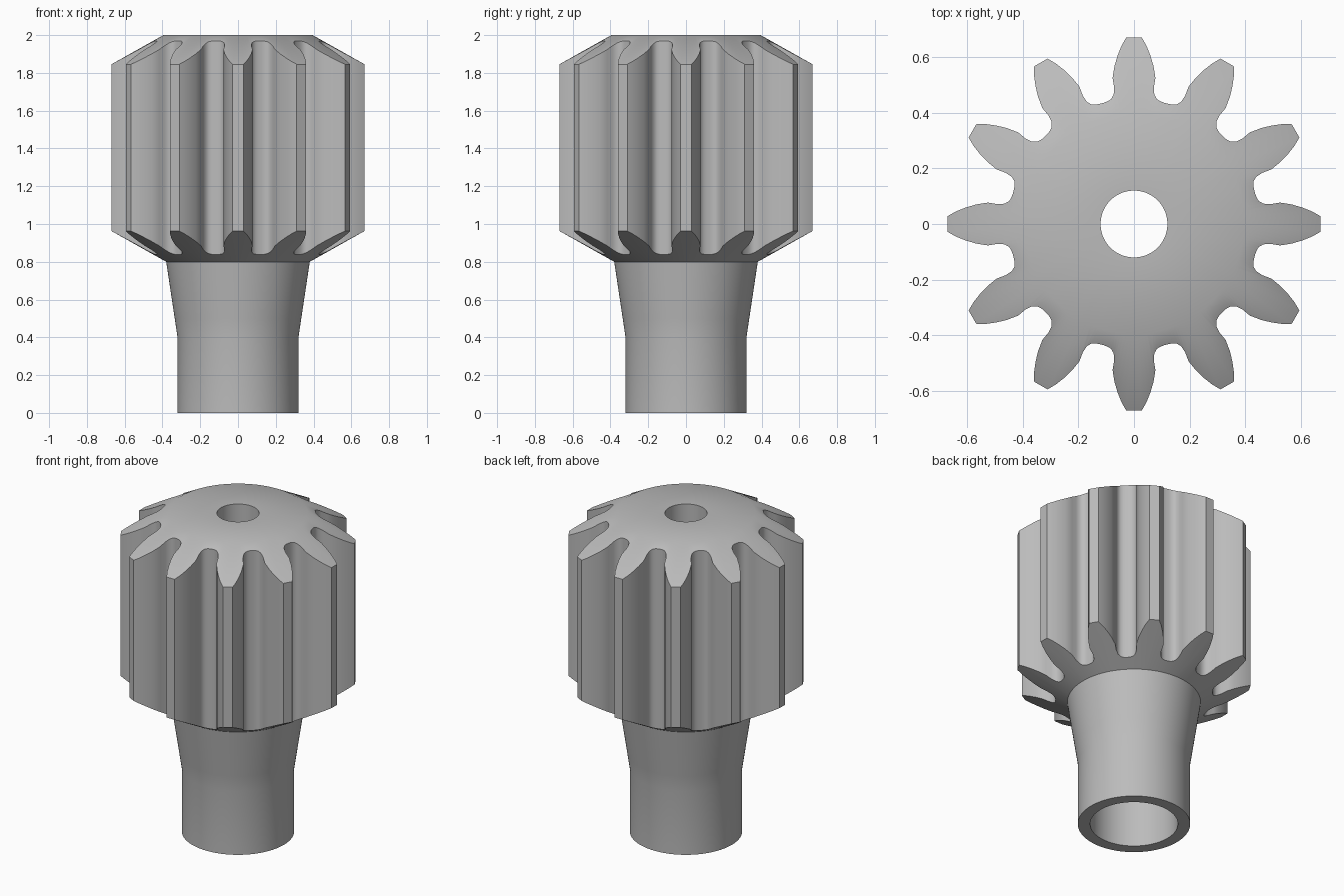
import bpy, bmesh, math

cube = bpy.data.objects.get("Cube")
if cube:
    bpy.data.objects.remove(cube, do_unlink=True)

TEETH = 12
# Half of one tooth, tip to valley: (sideways, outwards)
FLANK = [(.028, .67), (.045, .64), (.059, .605), (.07, .568), (.077, .525),
         (.071, .49), (.073, .465), (.082, .449), (.096, .44), (.109, .4355)]
TOOTH = [(-x, y) for x, y in reversed(FLANK)] + FLANK
COUNT = TEETH * len(TOOTH)
CHAMFER = 0.56  # slope of the conical gear ends


def circle(radius, z):
    ring = []
    for i in range(COUNT):
        a = math.tau / TEETH * ((i + 0.5) / len(TOOTH) - 0.5)
        ring.append((radius * math.sin(a), radius * math.cos(a), z))
    return ring


def gear_outline(height):
    ring = []
    for t in range(TEETH):
        a = math.tau * t / TEETH
        c, s = math.cos(a), math.sin(a)
        for x, y in TOOTH:
            ring.append((x * c + y * s, y * c - x * s, height(math.hypot(x, y))))
    return ring


# Closed loop of rings: top face, teeth, shaft, then back up the bore
rings = [
    circle(.12, 2), circle(.395, 2),
    gear_outline(lambda r: 2 - CHAMFER * (r - .395)),
    gear_outline(lambda r: .8 + CHAMFER * (r - .38)),
    circle(.38, .8), circle(.335, .5), circle(.32, .4), circle(.32, 0),
    circle(.25, 0), circle(.25, .8), circle(.12, .8),
]

bm = bmesh.new()
loops = [[bm.verts.new(p) for p in ring] for ring in rings]
for k, lower in enumerate(loops):
    upper = loops[(k + 1) % len(loops)]
    for i in range(COUNT):
        j = (i + 1) % COUNT
        bm.faces.new((lower[i], lower[j], upper[j], upper[i]))
bmesh.ops.recalc_face_normals(bm, faces=bm.faces)
mesh = bpy.data.meshes.new("pinion_gear")
bm.to_mesh(mesh)
bm.free()

gear = bpy.data.objects.new("pinion_gear", mesh)
bpy.context.collection.objects.link(gear)

# Plain grey metal
grey = bpy.data.materials.new("grey")
grey.use_nodes = True
grey.diffuse_color = (.5, .5, .5, 1)
grey.node_tree.nodes["Principled BSDF"].inputs["Base Color"].default_value = (.5, .5, .5, 1)
mesh.materials.append(grey)

bpy.ops.object.select_all(action='DESELECT')
gear.select_set(True)
bpy.context.view_layer.objects.active = gear
bpy.ops.object.shade_smooth_by_angle(angle=math.radians(30))
